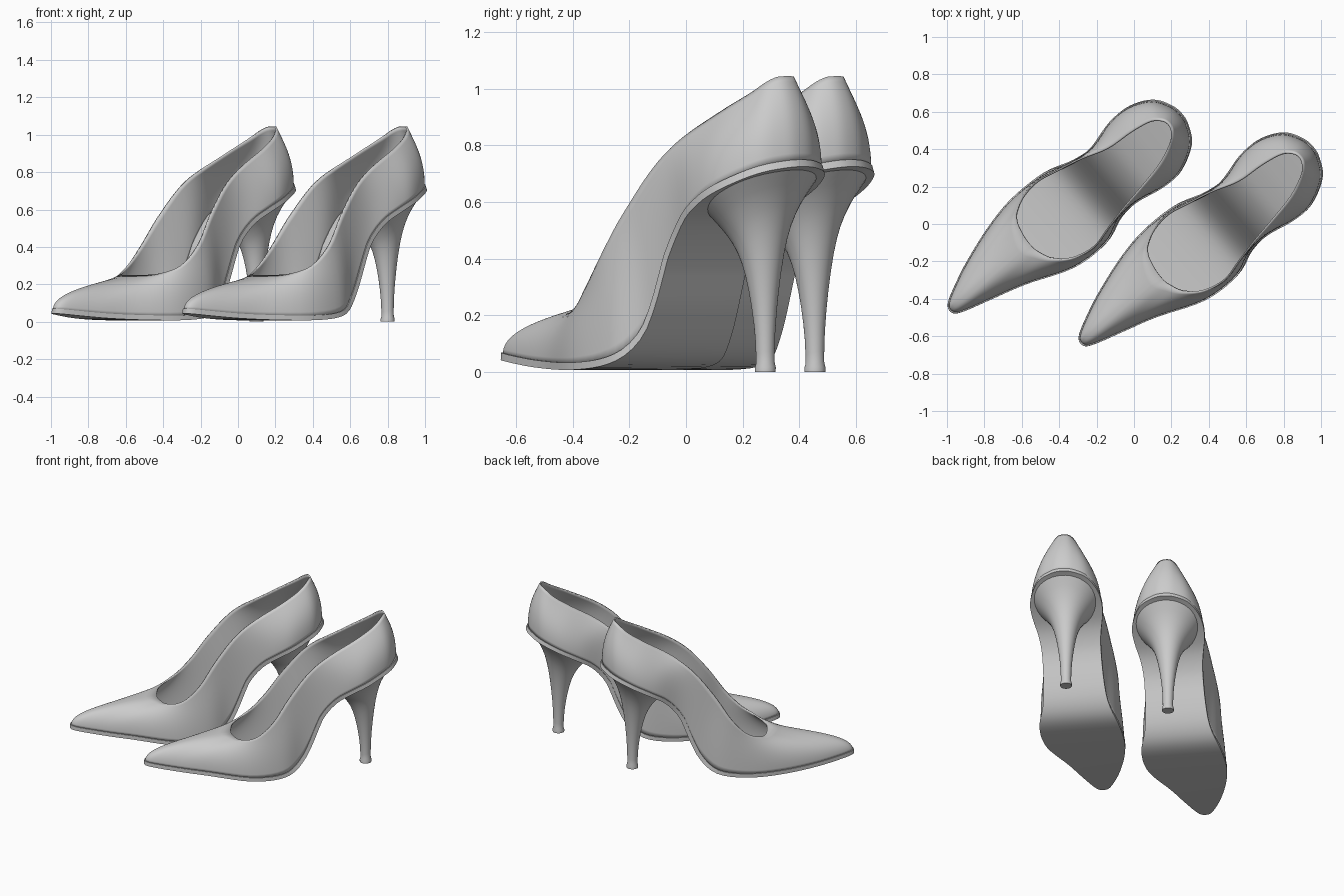
import bpy, bmesh, math
from mathutils import Matrix, Vector

if "Cube" in bpy.data.objects:
    bpy.data.objects.remove(bpy.data.objects["Cube"])

# Local frame of a shoe: s runs from toe to heel, t is sideways, z is up.
# Each column: sole edge (s, t) and the matching collar edge (s, t).
COLS = [
    (0, .003, .55, 0), (.02, .035, .552, .03), (.1, .078, .56, .075), (.24, .137, .575, .125),
    (.45, .203, .61, .17), (.64, .236, .69, .212), (.85, .228, .80, .225), (1.0, .178, .92, .2),
    (1.13, .165, 1.06, .165), (1.3, .205, 1.2, .115), (1.43, .2, 1.35, .1), (1.54, .147, 1.465, .077),
    (1.595, .065, 1.52, .037), (1.61, -.005, 1.535, -.005),
    (1.597, -.075, 1.522, -.047), (1.54, -.165, 1.475, -.09), (1.41, -.232, 1.36, -.138),
    (1.29, -.236, 1.2, -.17), (1.13, -.205, 1.05, -.195), (1.0, -.213, .93, -.22),
    (.86, -.264, .8, -.247), (.65, -.252, .67, -.215), (.4, -.153, .59, -.143),
    (.23, -.1, .561, -.078), (.08, -.055, .551, -.04), (.015, -.028, .55, -.015)]
SOLE_Z = [(0, .065), (.15, .05), (.3, .038), (.5, .03), (.7, .03), (.85, .046), (.93, .082), (1.0, .165),
          (1.054, .285), (1.106, .415), (1.2, .535), (1.3, .603), (1.43, .668), (1.57, .73), (1.63, .752)]
COLLAR_Z = [(.5, .25), (.55, .25), (.6, .257), (.7, .305), (.8, .41), (.9, .56), (1.03, .722),
            (1.15, .82), (1.35, .93), (1.45, .987), (1.52, 1.04), (1.54, 1.045)]
SUB, ROWS = 5, 14


def curve(keys, x):
    """Smooth interpolation through (x, y) keys."""
    n = len(keys)
    x = min(max(x, keys[0][0]), keys[-1][0])
    i = next(k for k in range(n - 1) if x <= keys[k + 1][0])

    def slope(k):
        a, b = keys[max(k - 1, 0)], keys[min(k + 1, n - 1)]
        return (b[1] - a[1]) / (b[0] - a[0])
    (x0, y0), (x1, y1) = keys[i], keys[i + 1]
    h = x1 - x0
    u = (x - x0) / h
    return ((2*u**3 - 3*u*u + 1) * y0 + (u**3 - 2*u*u + u) * h * slope(i)
            + (3*u*u - 2*u**3) * y1 + (u**3 - u*u) * h * slope(i + 1))


def closed_columns():
    """Catmull-Rom refinement of the closed ring of columns."""
    n, out = len(COLS), []
    for i in range(n):
        p = [COLS[(i + k) % n] for k in (-1, 0, 1, 2)]
        for j in range(SUB):
            u = j / SUB
            out.append([.5 * (2*b + (c - a)*u + (2*a - 5*b + 4*c - d)*u*u + (3*b - a - 3*c + d)*u**3)
                        for a, b, c, d in zip(*p)])
    return out


def make_object(name, bm, matrix):
    me = bpy.data.meshes.new(name)
    bm.to_mesh(me)
    bm.free()
    ob = bpy.data.objects.new(name, me)
    bpy.context.collection.objects.link(ob)
    ob.matrix_world = matrix
    bpy.ops.object.select_all(action='DESELECT')
    ob.select_set(True)
    bpy.context.view_layer.objects.active = ob
    bpy.ops.object.shade_smooth_by_angle(angle=math.radians(40))
    return ob


def bridge(bm, low, high):
    n = len(low)
    for i in range(n):
        k = (i + 1) % n
        bm.faces.new((low[k], low[i], high[i], high[k]))


def ladder(bm, ring):
    """Fill a ring by joining its left side to its right side."""
    n = len(ring)
    for j in range(n // 2):
        quad = [ring[j], ring[j + 1], ring[n - j - 1], ring[-j]]
        bm.faces.new(list(dict.fromkeys(quad)))


def build_upper(name, cols, matrix):
    bm = bmesh.new()
    grid = [[] for _ in range(ROWS + 1)]
    for bs, bt, ts, tt in cols:
        b = Vector((bs, bt, curve(SOLE_Z, bs)))
        t = Vector((ts, tt, curve(COLLAR_Z, ts)))
        dz = t.z - b.z
        p1 = b + Vector((0, 0, .45 * dz))
        p2 = t.lerp(b, .6)
        p2.z = t.z - .3 * dz
        for r in range(ROWS + 1):
            v = r / ROWS
            w = 1 - v
            grid[r].append(bm.verts.new(b*w**3 + p1*3*v*w*w + p2*3*v*v*w + t*v**3))
    for low, high in zip(grid, grid[1:]):
        bridge(bm, low, high)
    ob = make_object(name, bm, matrix)
    mod = ob.modifiers.new("thickness", 'SOLIDIFY')
    mod.thickness, mod.offset = .01, -1


def build_sole(name, cols, matrix):
    bm = bmesh.new()
    n = len(cols)
    rings = [[], []]
    for i in range(n):
        a, c = cols[i - 1], cols[(i + 1) % n]
        out = Vector((-(c[1] - a[1]), c[0] - a[0])).normalized() * .006
        s, t = cols[i][0], cols[i][1]
        m = (curve(SOLE_Z, s + .01) - curve(SOLE_Z, s - .01)) / .02
        nrm = Vector((-m, 0, 1)).normalized()
        p = Vector((s + out.x, t + out.y, curve(SOLE_Z, s)))
        for ring, d in zip(rings, (-.021, .005)):
            ring.append(bm.verts.new(p + nrm * d))
    bridge(bm, *rings)
    for ring in rings:
        ladder(bm, ring)
    bmesh.ops.recalc_face_normals(bm, faces=bm.faces)
    make_object(name, bm, matrix)


def build_heel(name, matrix):
    # height fraction -> (shaft radius, blend toward the flared heel seat)
    blend = [(0, 0), (.15, .005), (.3, .045), (.45, .115), (.6, .215), (.75, .38), (.87, .62), (1, 1)]
    levels = [0, .025, .05, .1, .2, .3, .4, .5, .6, .68, .75, .81, .87, .91, .95, 1]
    bm = bmesh.new()
    rings = []
    for h in levels:
        g = curve(blend, h)
        r = .037 if h < .03 else .033
        ring = []
        for k in range(40):
            a = -2 * math.pi * k / 40
            ca, sa = math.cos(a), math.sin(a)
            seat_s = 1.41 + ca * (.188 if ca > 0 else .2)
            seat_t = -.008 + sa * (.195 if sa > 0 else .212)
            top = curve(SOLE_Z, seat_s) - .014
            ring.append(bm.verts.new(((1.415 + r*ca)*(1 - g) + seat_s*g,
                                      (-.008 + r*sa)*(1 - g) + seat_t*g, top * h)))
        rings.append(ring)
    for low, high in zip(rings, rings[1:]):
        bridge(bm, low, high)
    bm.faces.new(rings[0])
    bmesh.ops.recalc_face_normals(bm, faces=bm.faces)
    make_object(name, bm, matrix)


# Two identical shoes, side by side
columns = closed_columns()
for side, x, y in (("left", -.98, -.46), ("right", -.28, -.635)):
    place = Matrix.Translation((x, y, 0)) @ Matrix.Rotation(math.radians(40.6), 4, 'Z')
    build_upper(side + "_upper", columns, place)
    build_sole(side + "_sole", columns, place)
    build_heel(side + "_heel", place)
